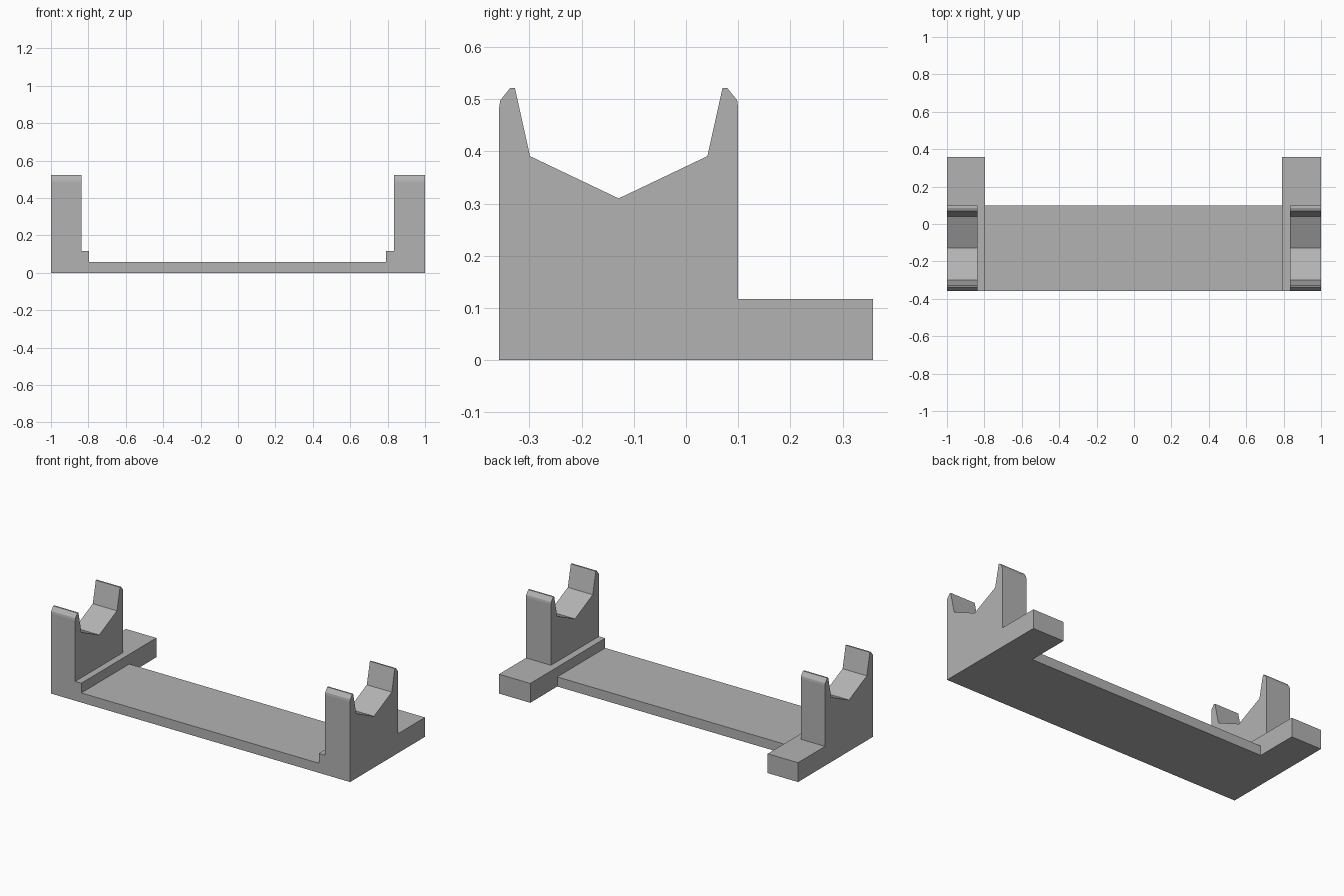
import bpy
import bmesh

cube = bpy.data.objects.get("Cube")
if cube:
    bpy.data.objects.remove(cube, do_unlink=True)

# Single matte grey
grey = bpy.data.materials.new("matte_grey")
grey.use_nodes = True
colour = (0.45, 0.45, 0.45, 1)
grey.diffuse_color = colour
grey.node_tree.nodes["Principled BSDF"].inputs["Base Color"].default_value = colour

FRONT, MID, BACK = -0.358, 0.1, 0.358
PLATE_TOP, FOOT_TOP = 0.058, 0.117


def extrude_profile(name, profile, x0, x1):
    """Extrude a y-z outline along x."""
    bm = bmesh.new()
    face = bm.faces.new([bm.verts.new((x0, y, z)) for y, z in profile])
    result = bmesh.ops.extrude_face_region(bm, geom=[face])
    moved = [v for v in result["geom"] if isinstance(v, bmesh.types.BMVert)]
    bmesh.ops.translate(bm, vec=(x1 - x0, 0, 0), verts=moved)
    bmesh.ops.recalc_face_normals(bm, faces=bm.faces)
    mesh = bpy.data.meshes.new(name)
    bm.to_mesh(mesh)
    bm.free()
    mesh.materials.append(grey)
    obj = bpy.data.objects.new(name, mesh)
    bpy.context.collection.objects.link(obj)
    return obj


def box_profile(y0, y1, z0, z1):
    return [(y0, z0), (y1, z0), (y1, z1), (y0, z1)]


# Cradle outline: half of the V notch with its horn, mirrored about the notch
centre = (FRONT + MID) / 2
half = [(0.229, FOOT_TOP), (0.229, 0.485), (0.227, 0.498),
        (0.208, 0.522), (0.199, 0.522), (0.17, 0.391)]
cradle = [(centre + d, z) for d, z in half] + [(centre, 0.31)]
cradle += [(centre - d, z) for d, z in reversed(half)]

# Connecting plate
extrude_profile("base_plate", box_profile(FRONT, MID, 0, PLATE_TOP), -0.797, 0.791)

# Feet and cradles at both ends
for side, outer, foot_inner, cradle_inner in (
        ("right", -1.0, -0.797, -0.838), ("left", 1.0, 0.791, 0.833)):
    extrude_profile(side + "_foot", box_profile(FRONT, BACK, 0, FOOT_TOP),
                    outer, foot_inner)
    extrude_profile(side + "_cradle", cradle, outer, cradle_inner)
